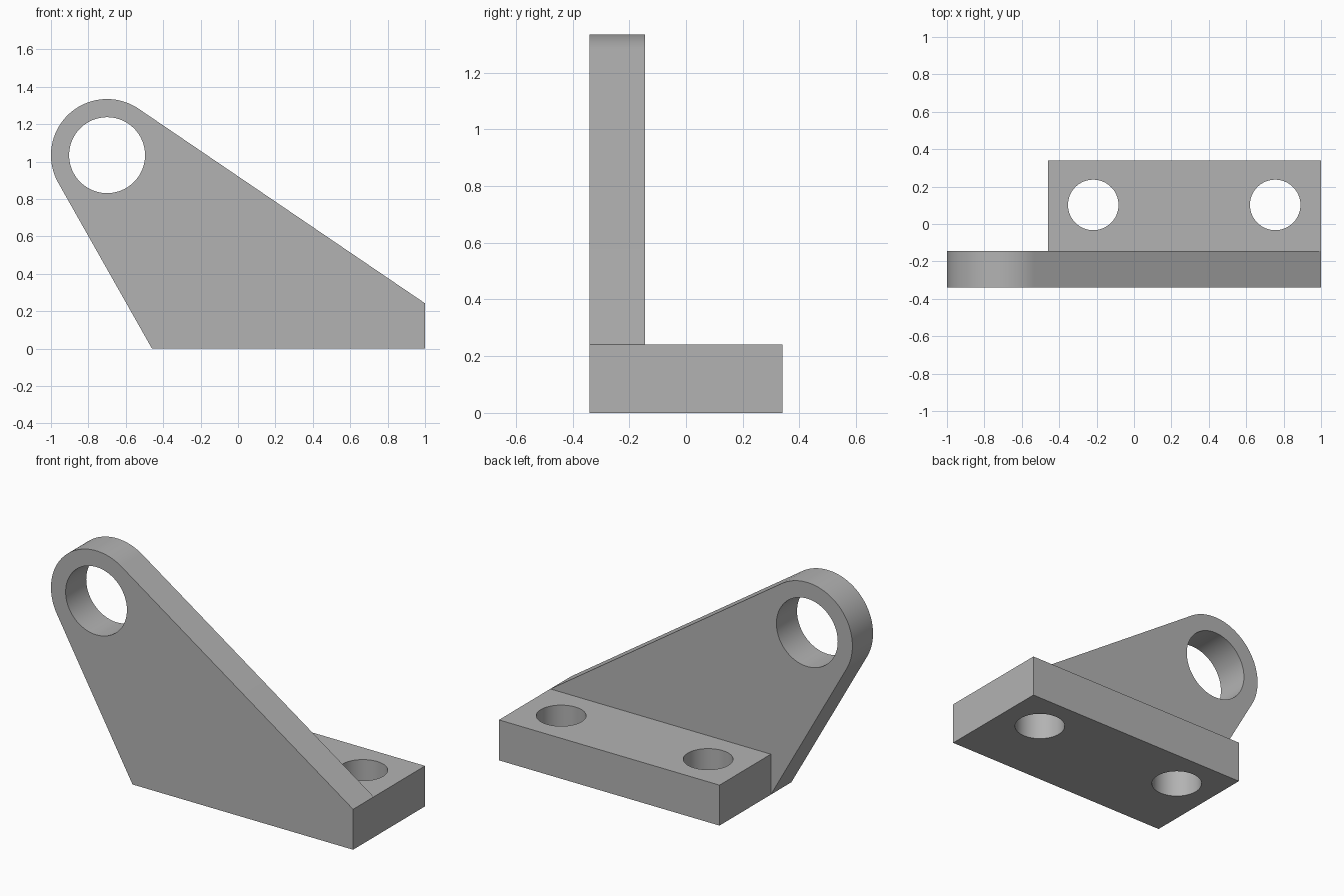
import bpy
import bmesh
from math import atan2, acos, cos, sin, pi, radians
from mathutils import Vector

cube = bpy.data.objects.get("Cube")
if cube:
    bpy.data.objects.remove(cube, do_unlink=True)

# Material
grey = bpy.data.materials.new("plain grey")
grey.use_nodes = True
colour = (0.45, 0.45, 0.45, 1)
grey.diffuse_color = colour
grey.node_tree.nodes["Principled BSDF"].inputs["Base Color"].default_value = colour

# Main dimensions
FRONT, STEP, BACK = -0.34, -0.145, 0.34
LEFT, RIGHT, BASE_TOP = -0.46, 1.0, 0.242
EYE = Vector((-0.70, 1.034))
EYE_RADIUS, BORE_RADIUS, BOLT_RADIUS = 0.30, 0.203, 0.135


def prism(name, points, extrusion):
    """Extrude a closed outline of 3D points into a solid."""
    bm = bmesh.new()
    face = bm.faces.new([bm.verts.new(p) for p in points])
    result = bmesh.ops.extrude_face_region(bm, geom=[face])
    moved = [v for v in result["geom"] if isinstance(v, bmesh.types.BMVert)]
    bmesh.ops.translate(bm, verts=moved, vec=extrusion)
    bmesh.ops.recalc_face_normals(bm, faces=bm.faces)
    mesh = bpy.data.meshes.new(name)
    bm.to_mesh(mesh)
    bm.free()
    mesh.materials.append(grey)
    obj = bpy.data.objects.new(name, mesh)
    bpy.context.collection.objects.link(obj)
    return obj


def arc(centre, radius, start, end, steps):
    """Points along an arc, both ends included."""
    angles = [start + (end - start) * i / steps for i in range(steps + 1)]
    return [centre + radius * Vector((cos(a), sin(a))) for a in angles]


def circle(centre, radius):
    return arc(Vector(centre), radius, 0, 2 * pi, 96)[:-1]


def tangent_angle(corner, side):
    """Angle on the eye at which a line from the corner touches it."""
    d = corner - EYE
    return atan2(d.y, d.x) + side * acos(EYE_RADIUS / d.length)


def combine(target, tool, operation):
    mod = target.modifiers.new(operation.lower(), "BOOLEAN")
    mod.operation = operation
    mod.solver = "EXACT"
    mod.object = tool
    bpy.context.view_layer.objects.active = target
    bpy.ops.object.modifier_apply(modifier=mod.name)
    bpy.data.objects.remove(tool, do_unlink=True)


# Upright arm: straight sides running tangent into a round eye
toe, heel = Vector((RIGHT, BASE_TOP)), Vector((LEFT, 0))
start = tangent_angle(toe, 1)
end = tangent_angle(heel, -1)
while end < start:
    end += 2 * pi
outline = [heel, Vector((RIGHT, 0)), toe] + arc(EYE, EYE_RADIUS, start, end, 64)
bracket = prism("mounting_bracket", [(p.x, FRONT, p.y) for p in outline],
                (0, STEP - FRONT, 0))

# Foot block, overlapping the arm so the two fuse into one solid
inner = (FRONT + STEP) / 2
foot = prism("foot_block",
             [(LEFT, inner, 0), (RIGHT, inner, 0), (RIGHT, BACK, 0), (LEFT, BACK, 0)],
             (0, 0, BASE_TOP))
combine(bracket, foot, "UNION")

# Bore through the eye
bore = prism("eye_bore", [(p.x, FRONT - 0.1, p.y) for p in circle(EYE, BORE_RADIUS)],
             (0, 0.5, 0))
combine(bracket, bore, "DIFFERENCE")

# Two bolt holes through the foot
for x in (-0.218, 0.755):
    bolt = prism("bolt_hole", [(p.x, p.y, -0.1) for p in circle((x, 0.102), BOLT_RADIUS)],
                 (0, 0, 0.5))
    combine(bracket, bolt, "DIFFERENCE")

# Smooth the round walls, keep the machined edges sharp
bpy.ops.object.select_all(action="DESELECT")
bracket.select_set(True)
bpy.context.view_layer.objects.active = bracket
bpy.ops.object.shade_smooth_by_angle(angle=radians(20))
